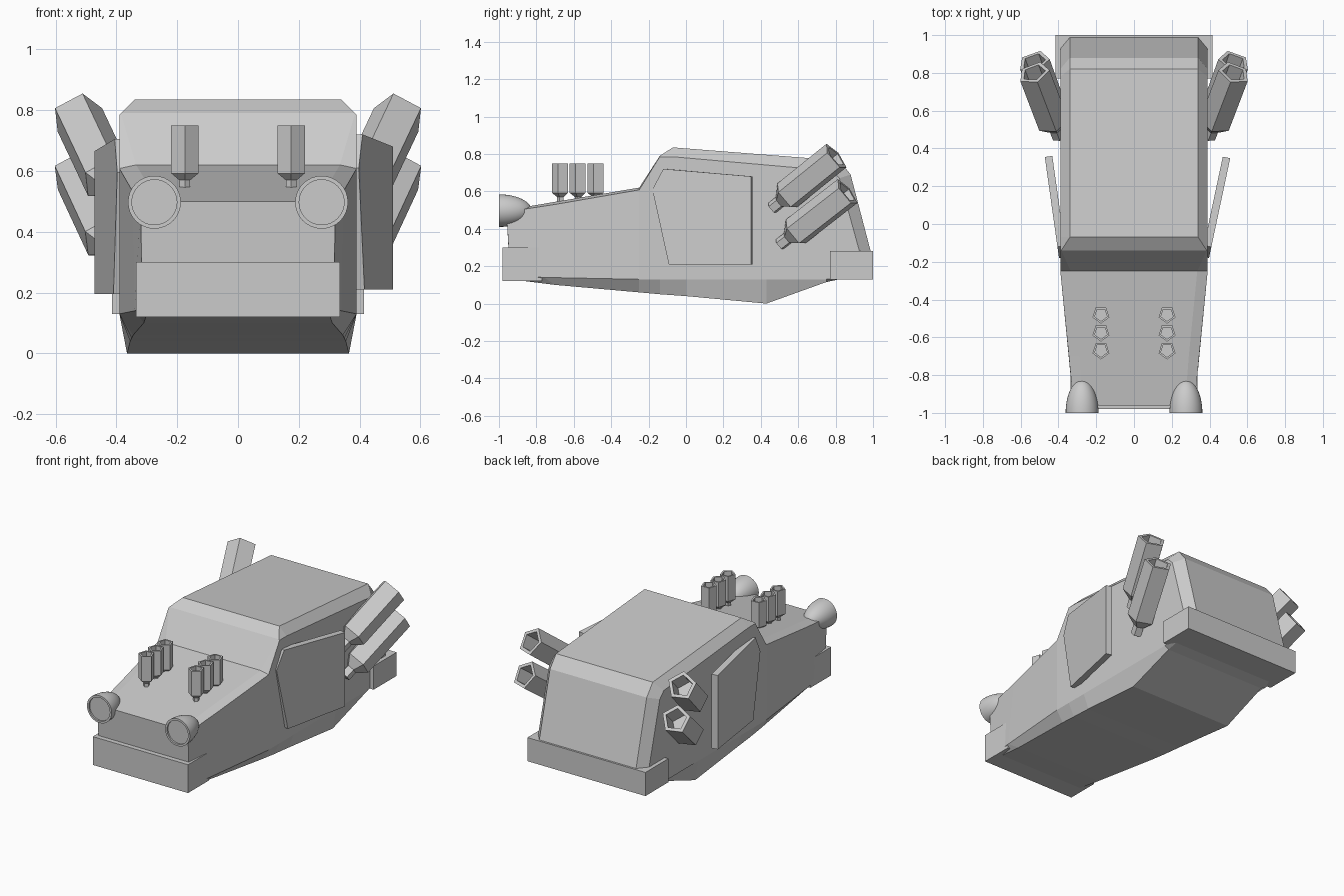
import bpy, bmesh, math
from mathutils import Vector, Matrix

cube = bpy.data.objects.get("Cube")
if cube:
    bpy.data.objects.remove(cube, do_unlink=True)

grey = bpy.data.materials.new("plain_grey")
grey.use_nodes = True
colour = (0.6, 0.6, 0.6, 1)
grey.diffuse_color = colour
for node in grey.node_tree.nodes:
    if node.type == 'BSDF_PRINCIPLED':
        node.inputs["Base Color"].default_value = colour


def finish(name, bm):
    """Turn a bmesh into a named grey object."""
    bmesh.ops.remove_doubles(bm, verts=bm.verts, dist=0.0001)
    bmesh.ops.recalc_face_normals(bm, faces=bm.faces)
    mesh = bpy.data.meshes.new(name)
    bm.to_mesh(mesh)
    bm.free()
    mesh.materials.append(grey)
    obj = bpy.data.objects.new(name, mesh)
    bpy.context.collection.objects.link(obj)
    return obj


def box(name, low, high):
    low, high = Vector(low), Vector(high)
    bm = bmesh.new()
    size = Matrix.Diagonal((high - low).to_4d())
    size[3][3] = 1
    bmesh.ops.create_cube(bm, size=1, matrix=Matrix.Translation((low + high) / 2) @ size)
    return finish(name, bm)


def lathe(name, profile, sides, base, direction, mirror=1):
    """Spin (radius, height) points about an axis leaving base in direction."""
    bm = bmesh.new()
    verts = [bm.verts.new((0, r, h)) for r, h in profile]
    edges = [bm.edges.new(pair) for pair in zip(verts, verts[1:])]
    bmesh.ops.spin(bm, geom=verts + edges, cent=(0, 0, 0), axis=(0, 0, 1),
                   angle=math.tau, steps=sides)
    turn = Vector(direction).to_track_quat('Z', 'Y').to_matrix().to_4x4()
    flip = Matrix.Diagonal((mirror, 1, 1, 1))
    bm.transform(flip @ Matrix.Translation(base) @ turn)
    return finish(name, bm)


def pipe(name, base, tip, width, mirror):
    """Open five-sided pipe on a narrow neck."""
    axis = Vector(tip) - Vector(base)
    shape = [(0, 0), (.4, 0), (.4, .12), (1, .23), (1, 1), (.74, 1), (.74, .6), (0, .6)]
    profile = [(r * width, h * axis.length) for r, h in shape]
    return lathe(name, profile, 5, base, axis, mirror)


# Body: half sections from nose to tail (keel, sill, shoulder, top)
sections = [
    [(.30, -.94, .13), (.315, -.94, .15), (.32, -.96, .49), (.27, -.96, .50)],
    [(.31, -.70, .10), (.34, -.76, .14), (.345, -.7, .53), (.29, -.7, .544)],
    [(.345, -.25, .06), (.39, -.25, .13), (.39, -.25, .608), (.335, -.25, .62)],
    [(.35, -.14, .05), (.39, -.14, .13), (.39, -.14, .785), (.385, -.14, .79)],
    [(.355, 0, .04), (.39, 0, .13), (.39, -.07, .785), (.34, -.07, .835)],
    [(.365, .43, 0), (.39, .43, .13), (.39, .78, .71), (.34, .82, .765)],
    [(.36, .75, .115), (.39, .75, .13), (.39, .82, .67), (.34, .88, .69)],
    [(.36, .82, .13), (.39, .82, .14), (.39, .93, .27), (.34, .99, .27)],
]
bm = bmesh.new()
rings = []
for half in sections:
    loop = half + [(-x, y, z) for x, y, z in reversed(half)]
    rings.append([bm.verts.new(p) for p in loop])
for a, b in zip(rings, rings[1:]):
    for i in range(len(a)):
        j = (i + 1) % len(a)
        bm.faces.new((a[i], a[j], b[j], b[i]))
bm.faces.new(rings[0])
bm.faces.new(rings[-1])
finish("body", bm)

# Bumpers
box("front_bumper", (-.335, -.98, .12), (.335, -.77, .30))
box("rear_bumper", (-.415, .77, .13), (.415, 1, .28))


# Doors standing ajar on their front hinges
def door(name, side, angle, drop):
    outline = [(0, .61), (.06, .72), (.54, .68), (.54, .21), (.09, .21)]
    bm = bmesh.new()
    face = bm.faces.new([bm.verts.new((0, y, z - drop)) for y, z in outline])
    out = bmesh.ops.extrude_face_region(bm, geom=[face])
    moved = [v for v in out["geom"] if isinstance(v, bmesh.types.BMVert)]
    bmesh.ops.translate(bm, verts=moved, vec=(-.04, 0, 0))
    swing = Matrix.Rotation(-math.radians(angle), 4, 'Z')
    flip = Matrix.Diagonal((side, 1, 1, 1))
    bm.transform(flip @ Matrix.Translation((.397, -.18, 0)) @ swing)
    finish(name, bm)


door("left_door", 1, 12, 0)
door("right_door", -1, 8, .015)

# Headlamps: domed shell with a slightly recessed lens
lamp = [(0, .01), (.074, .01), (.074, 0), (.087, 0)]
for i in range(1, 13):
    t = i / 12 * math.pi / 2
    lamp.append((.087 * math.cos(t), .175 * math.sin(t)))

for side, label in ((1, "left"), (-1, "right")):
    shell = lathe(label + "_headlamp", lamp, 32, (.275, -1, .497), (0, 1, 0), side)
    bpy.ops.object.select_all(action='DESELECT')
    shell.select_set(True)
    bpy.context.view_layer.objects.active = shell
    bpy.ops.object.shade_smooth_by_angle(angle=math.radians(35))

    # Row of hood stacks
    for n in range(3):
        y = -.67 + n * .095
        pipe(f"{label}_hood_stack_{n + 1}", (.175, y, .545), (.175, y, .75), .047, side)

    # Pair of side exhausts
    pipe(label + "_upper_exhaust", (.40, .46, .51), (.53, .80, .785), .087, side)
    pipe(label + "_lower_exhaust", (.40, .50, .315), (.53, .86, .595), .087, side)
